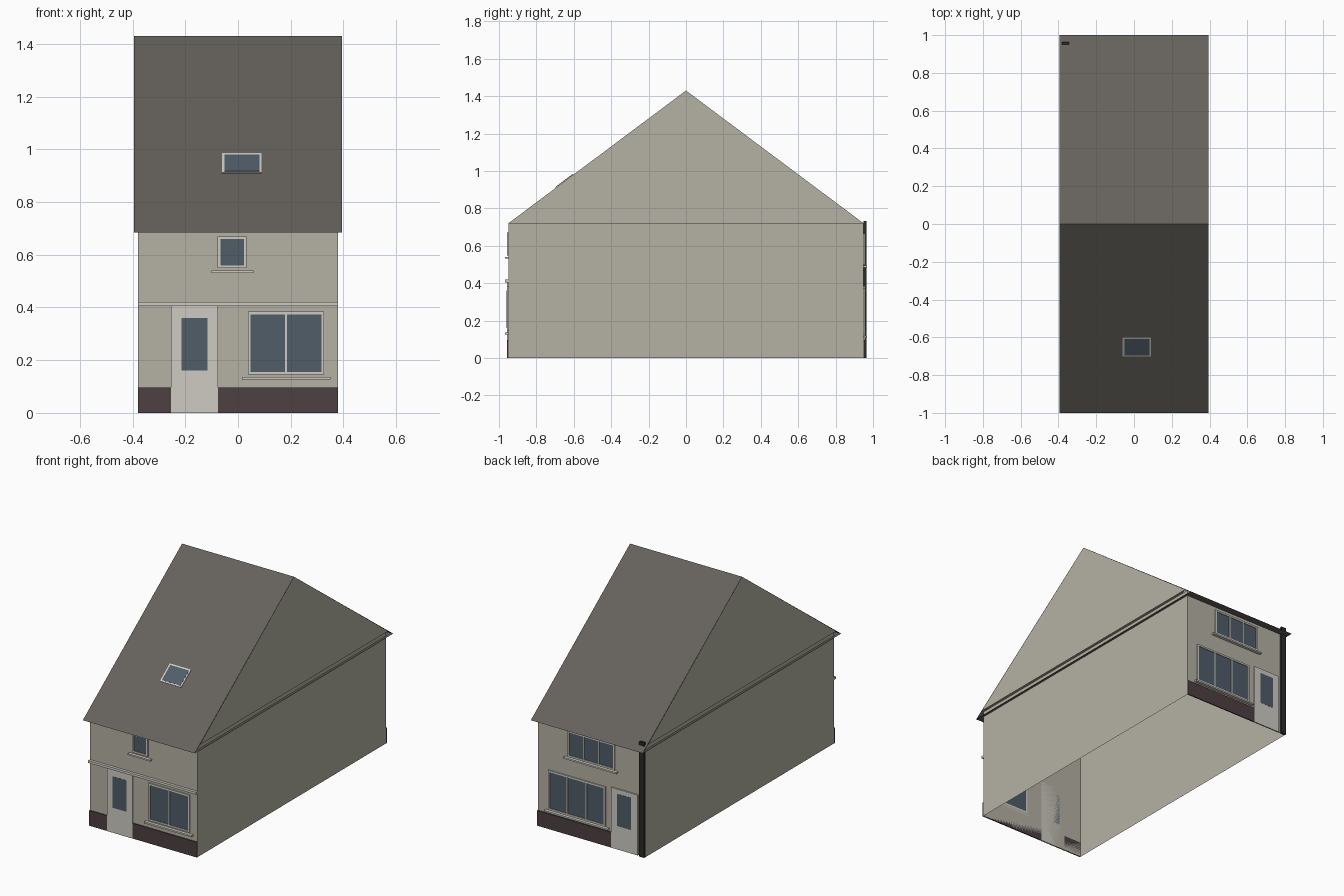
import bpy
import math

if "Cube" in bpy.data.objects:
    bpy.data.objects.remove(bpy.data.objects["Cube"])


def mat(name, r, g, b):
    m = bpy.data.materials.new(name)
    m.diffuse_color = (r, g, b, 1)
    m.use_nodes = True
    m.node_tree.nodes["Principled BSDF"].inputs["Base Color"].default_value = m.diffuse_color
    return m


WALL = mat("render_wall", 0.46, 0.44, 0.37)
ROOF = mat("roof_slate", 0.13, 0.12, 0.105)
TRIM = mat("pale_trim", 0.62, 0.60, 0.54)
GLASS = mat("glass", 0.08, 0.11, 0.14)
PLINTH = mat("plinth_paint", 0.075, 0.05, 0.055)
PIPE = mat("dark_pipe", 0.025, 0.024, 0.022)

W, D, H = 0.38, 0.95, 0.72           # wall half width, half depth, height
RX, RIDGE, EAVE = 0.395, 1.43, 0.685  # roof half width, ridge and eave heights


def mesh(name, verts, faces, material):
    me = bpy.data.meshes.new(name)
    me.from_pydata(verts, [], faces)
    me.materials.append(material)
    ob = bpy.data.objects.new(name, me)
    bpy.context.collection.objects.link(ob)
    return ob


def box(name, x, y, z, material):
    (x0, x1), (y0, y1), (z0, z1) = sorted(x), sorted(y), sorted(z)
    v = [(a, b, c) for c in (z0, z1) for a, b in ((x0, y0), (x1, y0), (x1, y1), (x0, y1))]
    f = [(3, 2, 1, 0), (4, 5, 6, 7)] + [(i, (i + 1) % 4, (i + 1) % 4 + 4, i + 4) for i in range(4)]
    return mesh(name, v, f, material)


def slab(name, side, x, z, depth, material):
    """Box standing proud of the front (side -1) or back (side 1) wall."""
    return box(name, x, (side * D, side * (D + depth)), z, material)


def window(name, side, x, z, panes, sill_x, sill_z):
    x0, x1 = x
    z0, z1 = z
    t, d = 0.011, 0.007
    slab(name + "_glass", side, (x0 + t, x1 - t), (z0 + t, z1 - t), 0.003, GLASS)
    for part, zz in (("bottom", z0), ("top", z1 - t)):
        slab(f"{name}_frame_{part}", side, x, (zz, zz + t), d, TRIM)
    for i in range(panes + 1):
        c = x0 + t / 2 + (x1 - x0 - t) * i / panes
        h = t / 2 if i in (0, panes) else t / 3
        slab(f"{name}_upright_{i}", side, (c - h, c + h), (z0 + t, z1 - t), d, TRIM)
    slab(name + "_sill", side, sill_x, sill_z, 0.019, TRIM)


# Walls: open shell with no floor
plan = [(-W, -D), (W, -D), (W, D), (-W, D)]
mesh("walls", [(x, y, z) for z in (0, H) for x, y in plan],
     [(i, (i + 1) % 4, (i + 1) % 4 + 4, i + 4) for i in range(4)], WALL)

# Roof: two thin slopes and the flat eaves underside
mesh("roof", [(s * RX, y, z) for y, z in ((-1, EAVE), (0, RIDGE), (1, EAVE)) for s in (-1, 1)],
     [(0, 1, 3, 2), (2, 3, 5, 4), (0, 4, 5, 1)], ROOF)

# Gable ends
for s, n in ((-1, "left"), (1, "right")):
    tri = (0, 1, 2) if s > 0 else (2, 1, 0)
    mesh(n + "_gable", [(s * RX, -D, H), (s * RX, D, H), (s * RX, 0, RIDGE)], [tri], WALL)

# Skylight lying on the front slope
pitch = math.atan2(RIDGE - EAVE, 1)
half = 0.05 / math.cos(pitch)
for n, inset, h, m in (("skylight_frame", 0, 0.003, TRIM), ("skylight_glass", 0.009, 0.004, GLASS)):
    sky = box(n, (-0.075 + inset, 0.075 - inset), (-half + inset, half - inset), (0, h), m)
    sky.location = (0.015, -0.65, RIDGE - 0.65 * (RIDGE - EAVE))
    sky.rotation_euler.x = pitch

# Front: plinth, band, door and windows
slab("front_plinth_left", -1, (-W, -0.255), (0, 0.097), 0.007, PLINTH)
slab("front_plinth_right", -1, (-0.075, W), (0, 0.097), 0.007, PLINTH)
slab("front_band", -1, (-W, W), (0.405, 0.42), 0.017, TRIM)
slab("front_door", -1, (-0.255, -0.075), (0, 0.405), 0.008, TRIM)
slab("front_door_glass", -1, (-0.215, -0.115), (0.16, 0.36), 0.009, GLASS)
window("front_upper_window", -1, (-0.077, 0.033), (0.549, 0.67), 1, (-0.10, 0.058), (0.531, 0.54))
window("front_lower_window", -1, (0.037, 0.327), (0.145, 0.384), 2, (0.015, 0.35), (0.126, 0.136))

# Back: plinth, door, windows and drainpipe
slab("back_plinth", 1, (-0.14, W), (0, 0.097), 0.007, PLINTH)
slab("back_door", 1, (-0.33, -0.14), (0, 0.385), 0.008, TRIM)
slab("back_door_glass", 1, (-0.282, -0.186), (0.15, 0.355), 0.009, GLASS)
window("back_upper_window", 1, (-0.165, 0.165), (0.498, 0.665), 3, (-0.185, 0.188), (0.484, 0.494))
window("back_lower_window", 1, (-0.10, 0.305), (0.122, 0.375), 3, (-0.125, 0.325), (0.108, 0.118))
slab("drainpipe", 1, (-W, -0.345), (0, 0.733), 0.014, PIPE)
